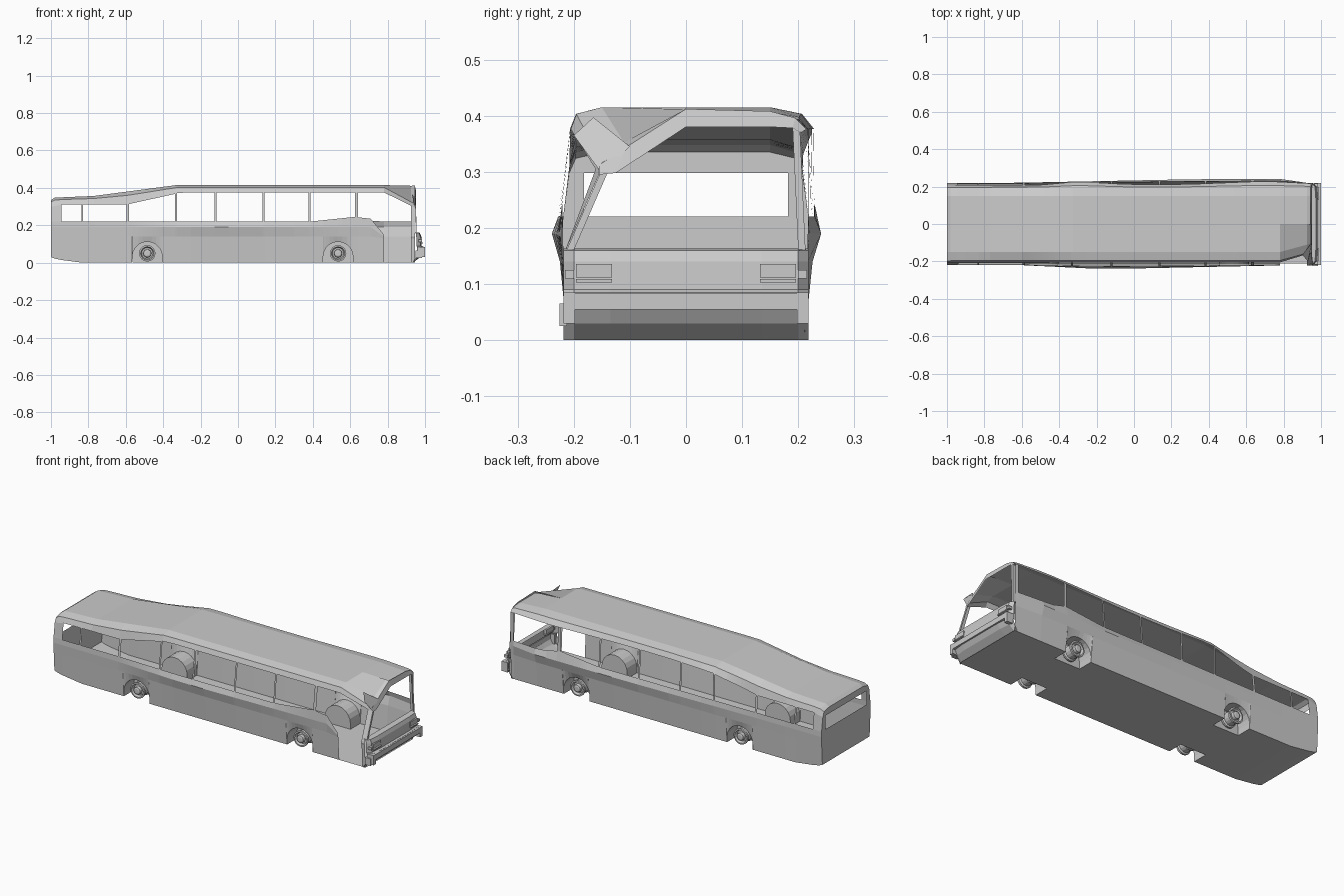
import bpy, bmesh, math
from mathutils import Matrix

if "Cube" in bpy.data.objects:
    bpy.data.objects.remove(bpy.data.objects["Cube"])


def lerp(table, x):
    """Piecewise-linear lookup."""
    if x <= table[0][0]:
        return table[0][1]
    for (xa, va), (xb, vb) in zip(table, table[1:]):
        if x <= xb:
            return va + (vb - va) * (x - xa) / (xb - xa)
    return table[-1][1]


def make(name, bm):
    bmesh.ops.remove_doubles(bm, verts=bm.verts, dist=1e-5)
    me = bpy.data.meshes.new(name)
    bm.to_mesh(me)
    bm.free()
    ob = bpy.data.objects.new(name, me)
    bpy.context.collection.objects.link(ob)
    return ob


def face(bm, pts):
    return bm.faces.new([bm.verts.new(p) for p in pts])


def box(name, x, y, z):
    bm = bmesh.new()
    c = [(a + b) / 2 for a, b in (x, y, z)]
    s = [b - a for a, b in (x, y, z)]
    bmesh.ops.create_cube(bm, size=1, matrix=Matrix.Translation(c) @ Matrix.Diagonal((*s, 1)))
    return make(name, bm)


WHEELS = (-0.485, 0.535)
AR, AZ, FRONT = 0.08, 0.032, 0.945
PILLARS = [(-1, -.945), (-.838, -.828), (-.597, -.583), (-.337, -.327), (-.126, -.116),
           (.132, .142), (.377, .387), (.625, .642), (.925, FRONT)]
BASE = [(-1, .03), (-.97, .018), (-.83, 0), (1, 0)]
TOP = [(-1, .335), (-.98, .348), (-.77, .357), (-.33, .415), (.9, .415), (FRONT, .40)]
WTOP = [(-1, .298), (-.945, .31), (-.59, .312), (-.337, .368), (-.32, .376), (FRONT, .376)]
SILL = [(.387, .22), (.625, .245), (.64, .243), (.71, .225), (.78, .22)]
DOOR_SILL = [(.387, .22), (.625, .245), (.71, .235), (.78, .15)]
BULGE = {-1: [(-.6, .003), (-.25, .02), (-.05, .022), (.8, .004)],
         1: [(-.7, .002), (.1, .018), (.3, .022), (.78, .024), (FRONT, 0)]}
LEAN = {-1: [(-1, .003), (1, 0)],
        1: [(-1, .002), (-.5, .004), (-.3, .022), (0, .005), (.3, .008), (.7, .024), (FRONT, .012)]}

# stations along the bus
stations = {-1, -.98, -.77, -.05, .3, .71, .78, -.25, -.9}
for p in PILLARS:
    stations.update(p)
for w in WHEELS:
    stations.update(round(w + AR * math.cos(math.pi * i / 10), 5) for i in range(11))
    stations.update((w - AR - .001, w + AR + .001))
XS = sorted(stations)


def in_arch(x):
    return any(abs(x - w) <= AR + 2e-5 for w in WHEELS)


def bottom(x):
    for w in WHEELS:
        if abs(x - w) <= AR + 2e-5:
            return AZ + math.sqrt(max(0, AR ** 2 - (x - w) ** 2))
    return lerp(BASE, x)


def section(s, x):
    """Half cross-section from the floor edge to the roof centre."""
    b, t = lerp(BULGE[s], x), lerp(LEAN[s], x)
    sill = lerp(DOOR_SILL if s < 0 else SILL, x)
    wt, top = lerp(WTOP, x), lerp(TOP, x)
    pts = [(.211, bottom(x)), (.216 + .4 * b, min(.14, sill - .02)), (.217 + b, min(.19, sill - .01)),
           (.217 + .5 * b, sill), (.205 + t, wt), (.195 + .5 * t, wt + .7 * (top - wt)),
           (.15, top), (0, top)]
    if s < 0 and x > .9:     # crushed roof corner above the door
        k = (x - .78) / (FRONT - .78)
        crush = [(.155, .295), (.15, .315), (.105, .345), (0, .412)]
        pts[4:] = [(p[0] + (c[0] - p[0]) * k, p[1] + (c[1] - p[1]) * k) for p, c in zip(pts[4:], crush)]
    return [(x, s * y, z) for y, z in pts]


# body shell: sides, window openings, roof
bm = bmesh.new()
for s in (-1, 1):
    for xa, xb in zip(XS, XS[1:]):
        a, b, xm = section(s, xa), section(s, xb), (xa + xb) / 2
        pillar = any(p <= xm <= q for p, q in PILLARS)
        for r in range(7):
            if r == 3 and not pillar:
                continue
            if s < 0 and r < 3 and .78 < xm < .925:
                continue
            q = [a[r], b[r], b[r + 1], a[r + 1]]
            face(bm, q if s < 0 else q[::-1])
# rear wall with window opening
L, R = section(-1, -1), section(1, -1)
for r in range(7):
    if r == 3:
        for E, s in ((L, -1), (R, 1)):
            face(bm, [E[3], E[4], (-1, s * .182, E[4][2]), (-1, s * .182, E[3][2])])
    elif r == 6:
        continue
    elif r in (2, 4):
        n = 3 if r == 2 else 4
        mid = [(-1, s * .182, L[n][2]) for s in (-1, 1)]
        if r == 2:
            face(bm, [L[2], L[3], mid[0], mid[1], R[3], R[2]])
        else:
            face(bm, [L[4], mid[0], mid[1], R[4], R[5], L[5]])
    else:
        face(bm, [L[r], L[r + 1], R[r + 1], R[r]])
body = make("body_shell", bm)

# floor with wheel cut-outs
bm = bmesh.new()
for xa, xb in zip(XS, XS[1:]):
    arch = in_arch((xa + xb) / 2)
    za, zb = lerp(BASE, xa), lerp(BASE, xb)
    for y0, y1 in ((-.211, -.125), (-.125, .125), (.125, .211)):
        if arch and y0 != -.125:
            continue
        face(bm, [(xa, y0, za), (xa, y1, za), (xb, y1, zb), (xb, y0, zb)])
make("floor", bm)

# front panel: profile swept across the width, rounded at the corners
bm = bmesh.new()
prof = [(.935, 0), (.975, .03), (.992, .056), (.992, .085), (.982, .09), (.98, .14), (.972, .16), (.94, .163)]
cols = [(-.218, .6), (-.2, .12), (-.135, 0), (.135, 0), (.2, .12), (.218, .6)]
for (ya, ka), (yb, kb) in zip(cols, cols[1:]):
    for (x0, z0), (x1, z1) in zip(prof, prof[1:]):
        f = lambda x, k: x - (x - .935) * k
        face(bm, [(f(x0, ka), ya, z0), (f(x0, kb), yb, z0), (f(x1, kb), yb, z1), (f(x1, ka), ya, z1)])
make("front_panel", bm)

# windscreen header following the bent roof edge
bm = bmesh.new()
top = [(-.155, .312), (-.105, .345), (0, .412), (.15, .408), (.195, .396), (.215, .376)]
low = [(-.155, .295), (-.125, .298), (0, .38), (.15, .38), (.19, .378), (.205, .37)]
for i in range(5):
    face(bm, [(FRONT + .008, *low[i]), (FRONT + .008, *low[i + 1]), (FRONT, *top[i + 1]), (FRONT, *top[i])])
# hanging flap of crushed roof skin
face(bm, [(.93, -.2, .365), (.945, -.15, .297), (.95, -.1, .345), (.9, -.165, .397)])
make("windscreen_header", bm)

# windscreen pillars
bm = bmesh.new()
for lo, hi in (((-.213, .16), (-.152, .30)), ((.213, .16), (.203, .378))):
    d = .013 if lo[0] < 0 else -.013
    face(bm, [(.955, *lo), (.955, lo[0] + d, lo[1]), (.95, hi[0] + d, hi[1]), (.95, *hi)])
    face(bm, [(.955, *lo), (.93, *lo), (.925, *hi), (.95, *hi)])
make("windscreen_pillars", bm)

# headlight frames, corner trim
for s, side in ((-1, "left"), (1, "right")):
    y = lambda a, b: (min(s * a, s * b), max(s * a, s * b))
    box(f"headlight_{side}", (.965, .985), y(.132, .196), (.112, .136))
    box(f"headlight_trim_{side}", (.965, .99), y(.132, .196), (.103, .109))
    box(f"corner_lamp_{side}", (.965, .985), y(.2, .216), (.11, .125))
    box(f"bumper_end_{side}", (.962, 1.0), y(.198, .218), (.03, .085))
box("bumper_bar", (.985, 1.0), (-.2, .2), (.055, .084))
box("bent_bumper_tip", (.95, .985), (-.225, -.212), (.025, .065))


def lathe(bm, cx, cz, s, prof, n=16):
    """Revolve (radius, y) points about the axle line."""
    for (r0, y0), (r1, y1) in zip(prof, prof[1:]):
        for i in range(n):
            a, b = 2 * math.pi * i / n, 2 * math.pi * (i + 1) / n
            p = lambda r, t, yy: (cx + r * math.cos(t), s * yy, cz + r * math.sin(t))
            q = [p(r0, a, y0), p(r0, b, y0)]
            q += [p(r1, b, y1), p(r1, a, y1)] if r1 > 1e-6 else [p(0, a, y1)]
            face(bm, q)


# wheel housings and bare rims
rim = [(.03, .135), (.044, .14), (.044, .15), (.036, .155), (.036, .19), (.044, .195), (.044, .206),
       (.036, .207), (.03, .192), (.022, .194), (.02, .21), (.012, .213), (0, .213)]
for w, end in zip(WHEELS, ("rear", "front")):
    for s, side in ((-1, "left"), (1, "right")):
        bm = bmesh.new()
        arc = [(w + AR, .0)] + [(w + AR * math.cos(math.pi * i / 10), AZ + AR * math.sin(math.pi * i / 10))
                                for i in range(11)] + [(w - AR, .0)]
        for (xa, za), (xb, zb) in zip(arc, arc[1:]):
            face(bm, [(xa, s * .212, za), (xb, s * .212, zb), (xb, s * .125, zb), (xa, s * .125, za)])
        face(bm, [(x, s * .125, z) for x, z in arc])
        make(f"wheel_housing_{end}_{side}", bm)
        bm = bmesh.new()
        lathe(bm, w, .05, s, rim)
        make(f"rim_{end}_{side}", bm)
